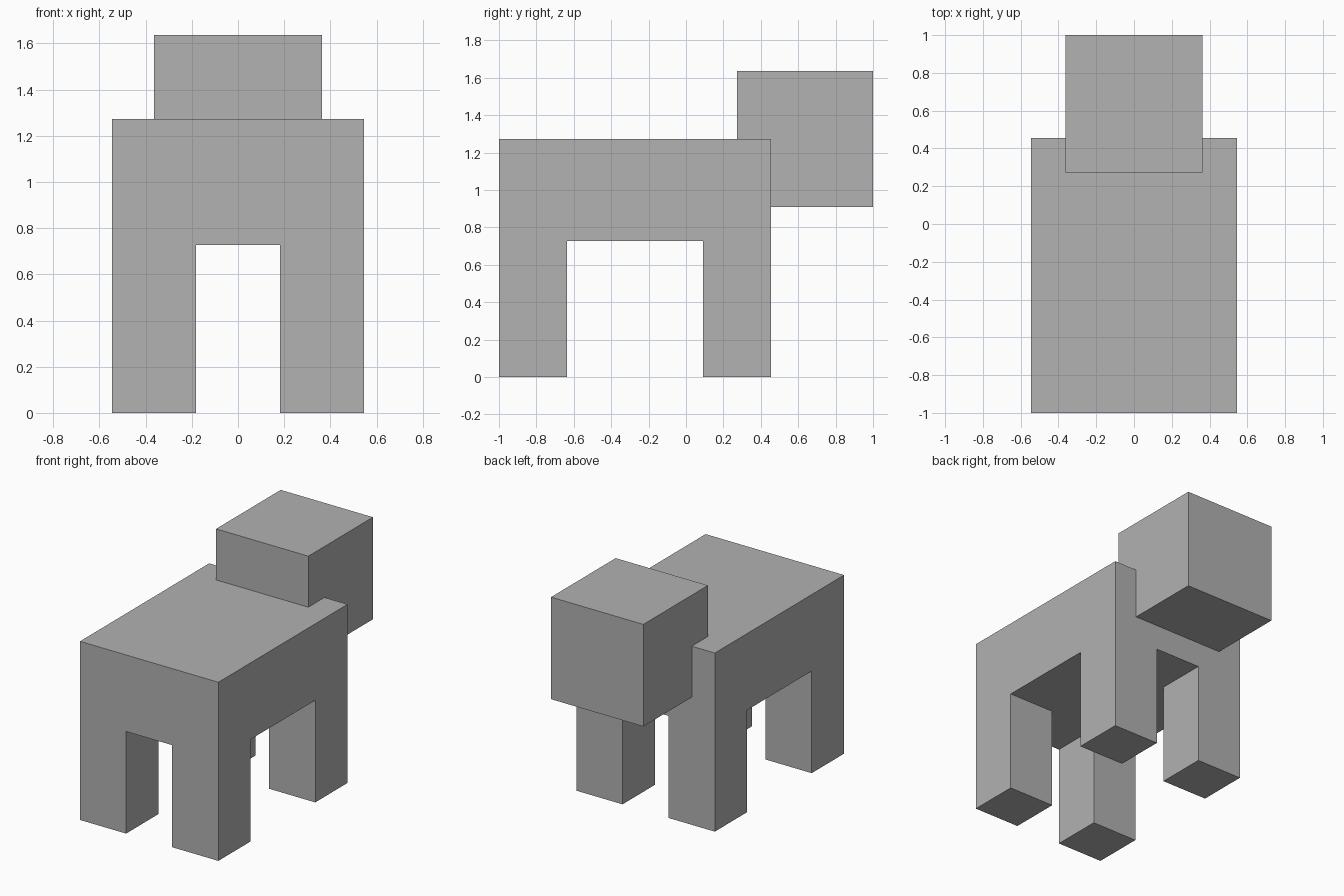
import bpy
import bmesh
from mathutils import Vector

cube = bpy.data.objects.get("Cube")
if cube:
    bpy.data.objects.remove(cube, do_unlink=True)

U = 2 / 22  # one block unit: the animal is 22 units long

grey = bpy.data.materials.new("plain grey")
grey.use_nodes = True
grey.diffuse_color = (0.445, 0.445, 0.445, 1)
grey.node_tree.nodes["Principled BSDF"].inputs["Base Color"].default_value = grey.diffuse_color


def box(name, low, high):
    """Box between two corners given in block units."""
    low, high = Vector(low) * U, Vector(high) * U
    bm = bmesh.new()
    bmesh.ops.create_cube(bm, size=1)
    bmesh.ops.scale(bm, vec=high - low, verts=bm.verts)
    mesh = bpy.data.meshes.new(name)
    bm.to_mesh(mesh)
    bm.free()
    mesh.materials.append(grey)
    obj = bpy.data.objects.new(name, mesh)
    obj.location = (low + high) / 2
    bpy.context.collection.objects.link(obj)
    return obj


# Trunk and head
box("body", (-6, -11, 8), (6, 5, 14))
box("head", (-4, 3, 10), (4, 11, 18))

# Four square legs, flush with the body corners
for side, x in (("left", 2), ("right", -6)):
    for end, y in (("front", -11), ("back", 1)):
        box(f"{end}_{side}_leg", (x, y, 0), (x + 4, y + 4, 8))
